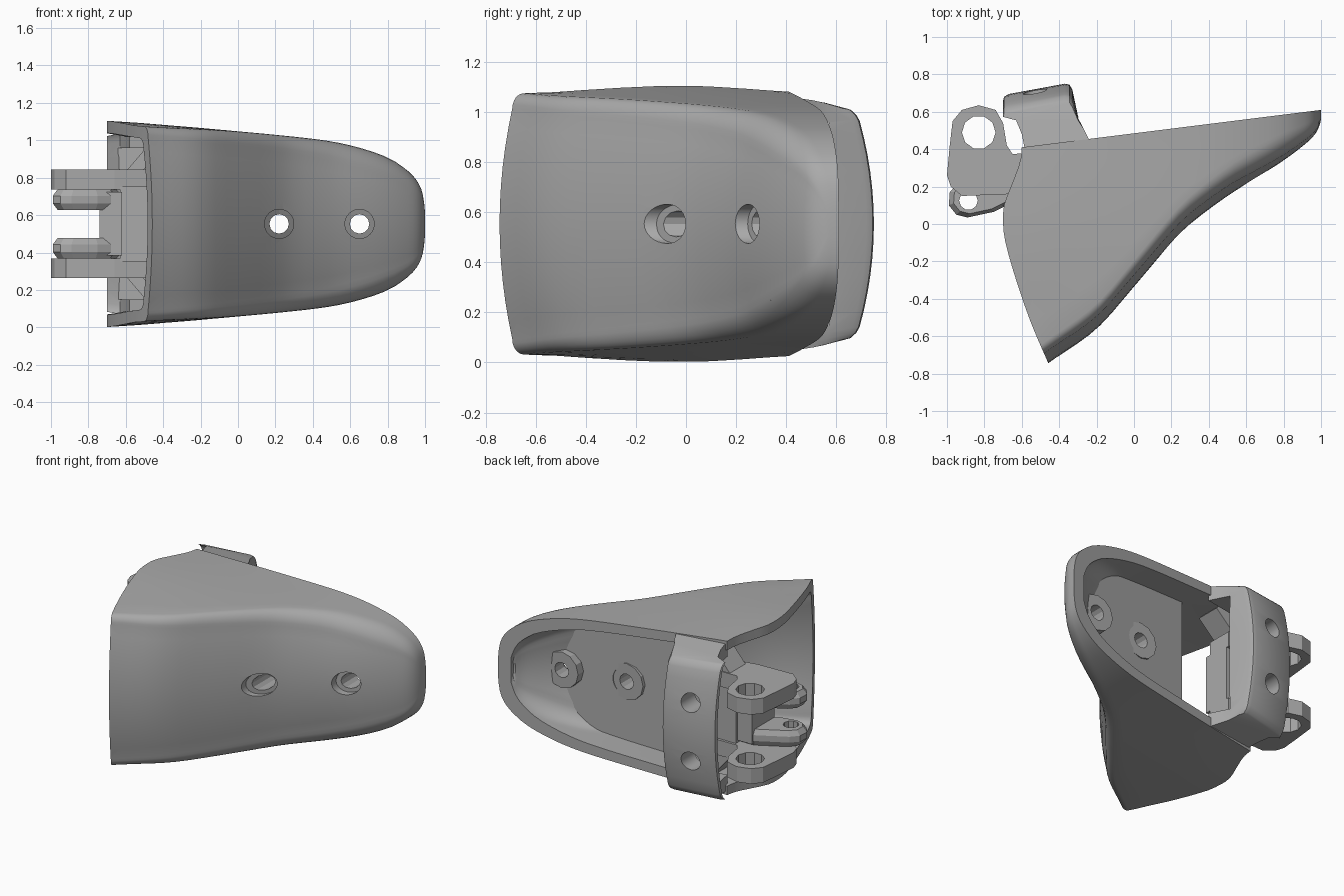
import bpy, bmesh, math

if "Cube" in bpy.data.objects:
    bpy.data.objects.remove(bpy.data.objects["Cube"])

CZ = 0.553  # mirror height of the whole part
grey = bpy.data.materials.new("plain_grey")
grey.diffuse_color = (0.4, 0.4, 0.4, 1)
grey.use_nodes = True
grey.node_tree.nodes["Principled BSDF"].inputs["Base Color"].default_value = grey.diffuse_color


def curve(pts, x):
    """Smooth interpolation through (x, value) points, constant outside."""
    if x <= pts[0][0]:
        return pts[0][1]
    if x >= pts[-1][0]:
        return pts[-1][1]
    n = len(pts)
    slope = lambda a, b: (pts[b][1] - pts[a][1]) / (pts[b][0] - pts[a][0])
    i = max(k for k in range(n - 1) if pts[k][0] <= x)
    h = pts[i + 1][0] - pts[i][0]
    t = (x - pts[i][0]) / h
    m0, m1 = slope(max(i - 1, 0), i + 1), slope(i, min(i + 2, n - 1))
    return ((2*t**3 - 3*t*t + 1) * pts[i][1] + (t**3 - 2*t*t + t) * h * m0
            + (3*t*t - 2*t**3) * pts[i + 1][1] + (t**3 - t*t) * h * m1)


def loft(name, rings):
    """Closed solid through rings of equal point count."""
    bm = bmesh.new()
    vs = [[bm.verts.new(p) for p in r] for r in rings]
    n = len(rings[0])
    for a, b in zip(vs, vs[1:]):
        for k in range(n):
            bm.faces.new((a[k], a[(k + 1) % n], b[(k + 1) % n], b[k]))
    bm.faces.new(vs[0])
    bm.faces.new(vs[-1])
    bmesh.ops.recalc_face_normals(bm, faces=bm.faces)
    me = bpy.data.meshes.new(name)
    bm.to_mesh(me)
    bm.free()
    ob = bpy.data.objects.new(name, me)
    bpy.context.collection.objects.link(ob)
    me.materials.append(grey)
    return ob


def prism(name, pts, z0, z1):
    return loft(name, [[(x, y, z) for x, y in pts] for z in (z0, z1)])


def box(name, x0, x1, y0, y1, z0, z1):
    return prism(name, [(x0, y0), (x1, y0), (x1, y1), (x0, y1)], z0, z1)


def rod_y(name, x, z, r, start, y1, n=32):
    """Rod along y whose start may follow a function of x."""
    ang = [2 * math.pi * k / n for k in range(n)]
    y0 = start if callable(start) else (lambda px: start)
    return loft(name, [[(x + r*math.cos(a), f(x + r*math.cos(a)), z + r*math.sin(a)) for a in ang]
                       for f in (y0, lambda px: y1)])


def rod_z(name, x, y, r, n=10):
    ang = [2 * math.pi * k / n for k in range(n)]
    return prism(name, [(x + r*math.cos(a), y + r*math.sin(a)) for a in ang], -0.2, 1.4)


def cut(ob, *cutters):
    bpy.context.view_layer.objects.active = ob
    for c in cutters:
        c.hide_render = True
        m = ob.modifiers.new("cut", 'BOOLEAN')
        m.operation, m.solver, m.object = 'DIFFERENCE', 'EXACT', c
        bpy.ops.object.modifier_apply(modifier=m.name)
        bpy.data.objects.remove(c)


# Curves of the cover: front depth, half width, left edge, back plane
FRONT = [(-0.9, -1.07), (-0.46, -0.745), (-0.2, -0.56), (0, -0.335), (0.2, -0.1), (0.3, 0),
         (0.5, 0.15), (0.7, 0.275), (0.8, 0.34), (0.9, 0.415), (0.96, 0.47), (0.99, 0.52), (1, 0.56)]
WIDTH = [(-0.75, 0.555), (-0.46, 0.535), (0, 0.495), (0.4, 0.455), (0.6, 0.42), (0.8, 0.355),
         (0.9, 0.29), (0.95, 0.24), (0.98, 0.185), (0.993, 0.13), (1, 0.06)]
LEFT = [(-0.9, -0.39), (-0.74, -0.46), (-0.53, -0.55), (-0.3, -0.63), (-0.1, -0.687), (0, -0.70),
        (0.1, -0.695), (0.22, -0.65), (0.33, -0.61), (0.41, -0.6), (0.7, -0.6)]
front = lambda x: curve(FRONT, x)
width = lambda x: curve(WIDTH, x)
back = lambda x: 0.41 + 0.125 * (x + 0.6)


def u_section(x, yb, yf, w):
    """U-shaped section: side walls, rounded corners and bulged front."""
    d = max(yb - yf, 0.02)
    r = min(0.06 + 0.05 * max(0, min(1, x + 0.4)), 0.45 * d, 0.6 * w)
    b = min(0.085, 0.22 * d)
    y1 = yf + b * ((w - r) / w) ** 2
    half = [(w, yb + (y1 + r - yb) * k / 7) for k in range(7)]
    half += [(w - r + r*math.cos(a), y1 + r - r*math.sin(a))
             for a in (math.pi / 2 * k / 6 for k in range(7))]
    half += [((w - r) * (1 - k / 6), yf + b * ((w - r) * (1 - k / 6) / w) ** 2) for k in range(1, 7)]
    full = half + [(-z, y) for z, y in half[-2::-1]]
    fade = max(0, min(1, 0.4 - x))
    taper = lambda y: 1 - 0.035 * min(1, (abs(y + 0.06) / 0.5) ** 1.6) * fade
    return [(x, y, CZ + z * taper(y)) for z, y in full]


XS = [-0.78 + 0.06 * k for k in range(28)] + [0.88, 0.91, 0.935, 0.955, 0.97, 0.98, 0.988, 0.995, 1.0]

# Hollow cover, open at the back and on the left
cover = loft("cover", [u_section(x, back(x), front(x), width(x)) for x in XS])
inner_w = lambda x: max(width(x + 0.08) - 0.06, 0.04)
in_xs = [-0.9] + [x - 0.09 for x in XS if x > -0.7]
inner_f = lambda x: min(front(x + 0.08 * max(0, min(1, x * 2))) + 0.075, back(x) - 0.03)
cavity = loft("cavity", [u_section(x, back(x) + 0.1, inner_f(x), inner_w(x)) for x in in_xs])
edge = [(curve(LEFT, y), y) for y in (-0.9 + 0.05 * k for k in range(33))]
side = prism("side_cutter", [(-1.5, -1.3), (-0.3, -1.3)] + edge + [(-1.5, 0.7)], -0.3, 1.4)
HOLES = [(0.22, 0.33), (0.65, 0.42)]
cut(cover, cavity, side, *[rod_y("hole", x, CZ, 0.078, -0.6, 0.9) for x, b in HOLES])

# Floor inside the cover with two screw bosses
fl_xs = [-0.16 + 0.06 * k for k in range(18)]
floor = loft("inner_floor", [[(x, back(x) - a, CZ + s * (inner_w(x) + 0.02)) for a, s in
             ((0.19, -1), (0.19, 1), (0.24, 1), (0.24, -1))] for x in fl_xs if front(x) < back(x) - 0.27])
cut(floor, *[rod_y("hole", x, CZ, 0.1, -0.6, 0.9) for x, b in HOLES])
parts = [cover, floor]
for x, y1 in HOLES:
    boss = rod_y("screw_boss", x, CZ, 0.125, lambda px: front(px) + 0.05, y1, 12)
    cut(boss, rod_y("hole", x, CZ, 0.052, -0.6, 0.9, 12))
    parts.append(boss)

# Bridge strap over the back opening
STRAP = [(-0.58, 0.38), (-0.6, 0.48), (-0.63, 0.57), (-0.70, 0.66), (-0.695, 0.68), (-0.67, 0.695),
         (-0.37, 0.75), (-0.345, 0.745), (-0.33, 0.72), (-0.30, 0.58), (-0.27, 0.51), (-0.235, 0.44)]
rings = []
for s in [-1, -0.985, -0.95] + [-0.9 + 0.15 * k for k in range(13)] + [0.95, 0.985, 1]:
    drop = 0.07 * s * s + 0.025 * max(0, (abs(s) - 0.9) / 0.1) ** 2
    rings.append([(x, y - drop * max(0, min(1, (y - 0.55) / 0.12)),
                   CZ + s * (0.512 - 0.15 * (y - 0.38))) for x, y in STRAP])
strap = loft("bridge_strap", rings)
cut(strap, box("opening", -0.9, -0.1, 0.2, 0.57, CZ - 0.405, CZ + 0.405),
    *[rod_y("hole", -0.53, CZ + s * 0.2, 0.064, 0.4, 0.9, 24) for s in (-1, 1)])
parts.append(strap)

# Hinge: outer and inner lugs, mirrored about the middle
OUTER = [(-0.98, 0.2), (-1, 0.26), (-0.985, 0.42), (-0.97, 0.55), (-0.92, 0.61), (-0.83, 0.635),
         (-0.74, 0.61), (-0.7, 0.54), (-0.68, 0.42), (-0.65, 0.375), (-0.45, 0.38), (-0.45, 0.2),
         (-0.66, 0.16), (-0.92, 0.15)]
INNER = [(-0.985, 0.17), (-0.99, 0.1), (-0.95, 0.05), (-0.89, 0.035), (-0.75, 0.065), (-0.66, 0.11),
         (-0.62, 0.22), (-0.62, 0.34), (-0.72, 0.34), (-0.94, 0.22)]
shrink = lambda pts, cx, cy, f: [(cx + (x - cx) * f, cy + (y - cy) * f) for x, y in pts]
for s in (-1, 1):
    lug = prism("outer_lug", OUTER, CZ + s * 0.185, CZ + s * 0.29)
    cut(lug, rod_z("hole", -0.83, 0.49, 0.09))
    # Inner lugs have bevelled rims
    low = loft("inner_lug", [[(x, y, CZ + s * z) for x, y in shrink(INNER, -0.82, 0.17, f)]
                             for z, f in ((0.075, 0.85), (0.11, 1), (0.15, 1), (0.185, 0.85))])
    cut(low, rod_z("hole", -0.885, 0.125, 0.05))
    parts += [lug, low]
    # Diagonal arm tying the hinge to the side wall
    parts.append(loft("hinge_arm", [[(x, y, CZ + s * z) for x, z in
                 ((-0.6, 0.2), (-0.6, 0.28), (-0.42, 0.49), (-0.36, 0.43))] for y in (0.2, 0.37)]))
parts.append(box("hinge_block", -0.74, -0.62, 0.1, 0.34, CZ - 0.17, CZ + 0.17))
parts.append(box("hinge_web", -0.63, -0.45, 0.16, 0.36, CZ - 0.2, CZ + 0.2))

# Smooth shading on the rounded parts, flat on the low-poly hinge
for ob in (cover, strap):
    bpy.ops.object.select_all(action='DESELECT')
    ob.select_set(True)
    bpy.context.view_layer.objects.active = ob
    bpy.ops.object.shade_smooth_by_angle(angle=math.radians(30))
